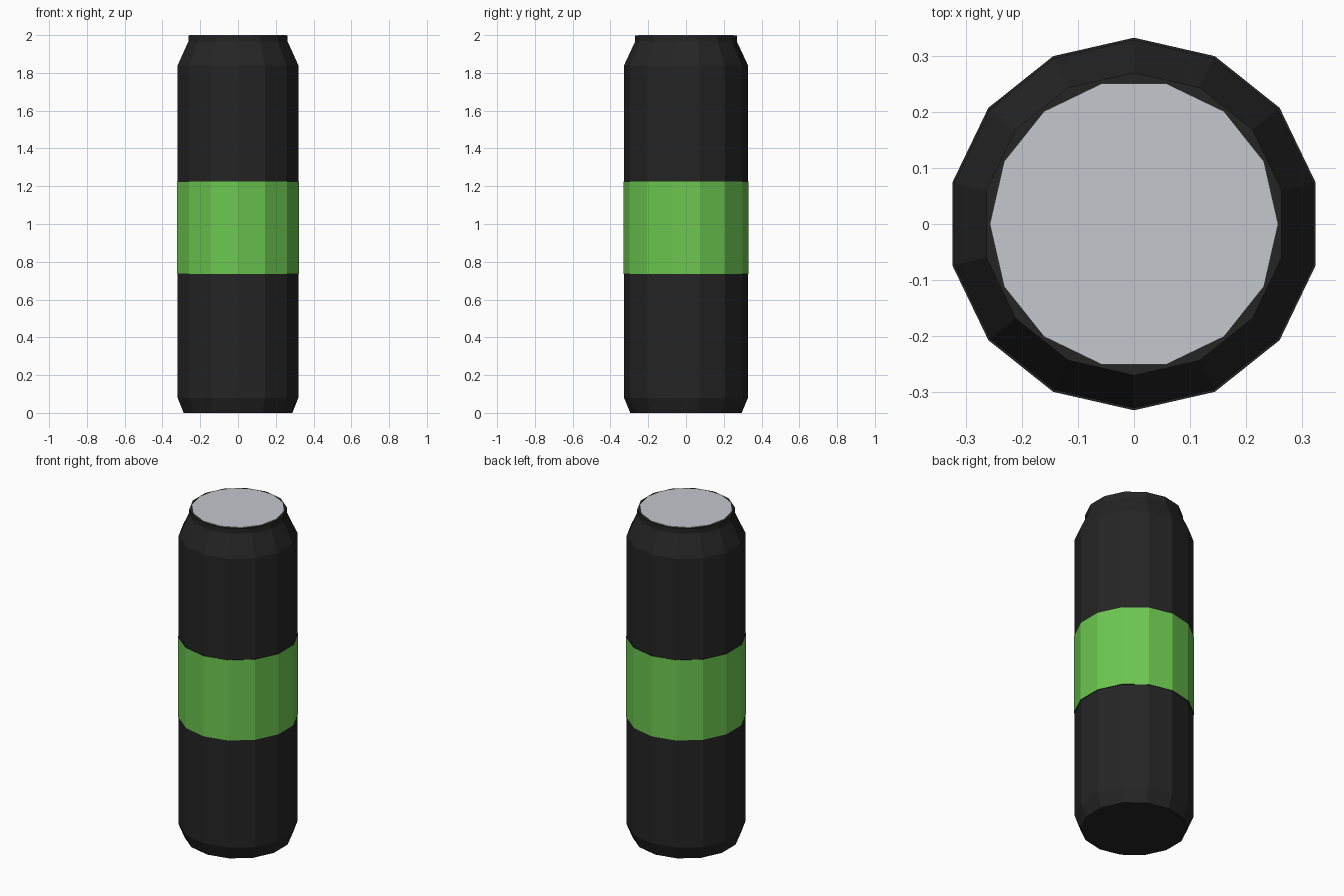
import bpy, bmesh, math

if "Cube" in bpy.data.objects:
    bpy.data.objects.remove(bpy.data.objects["Cube"])

SIDES = 14


def material(name, rgb):
    m = bpy.data.materials.new(name)
    m.diffuse_color = (*rgb, 1)
    m.use_nodes = True
    m.node_tree.nodes["Principled BSDF"].inputs["Base Color"].default_value = m.diffuse_color
    return m


black = material("black", (0.018, 0.018, 0.018))
green = material("green", (0.15, 0.57, 0.08))
silver = material("silver", (0.55, 0.57, 0.61))


def lathe(name, profile, start, mats, rule=None):
    """Faceted solid of revolution, capped at both ends."""
    bm = bmesh.new()
    rings = []
    for r, z in profile:
        angles = [start + 2 * math.pi * i / SIDES for i in range(SIDES)]
        rings.append([bm.verts.new((r * math.cos(a), r * math.sin(a), z)) for a in angles])
    for low, high in zip(rings, rings[1:]):
        for i in range(SIDES):
            j = (i + 1) % SIDES
            bm.faces.new((low[i], low[j], high[j], high[i]))
    bm.faces.new(rings[0][::-1])
    bm.faces.new(rings[-1])
    bm.normal_update()
    if rule:
        for f in bm.faces:
            f.material_index = rule(f)
    mesh = bpy.data.meshes.new(name)
    bm.to_mesh(mesh)
    bm.free()
    for m in mats:
        mesh.materials.append(m)
    obj = bpy.data.objects.new(name, mesh)
    bpy.context.collection.objects.link(obj)
    return obj


# Can body with a slightly raised label band; only the band's upright faces are green
BAND_LOW, BAND_HIGH = 0.735, 1.225
body_profile = [
    (0.295, 0.0), (0.328, 0.08),
    (0.328, BAND_LOW), (0.332, BAND_LOW),
    (0.332, BAND_HIGH), (0.328, BAND_HIGH),
    (0.328, 1.84), (0.27, 1.965), (0.27, 1.997),
]


def band_rule(face):
    z = face.calc_center_median().z
    return int(BAND_LOW + 0.01 < z < BAND_HIGH - 0.01)


lathe("can_body", body_profile, math.pi / 2, [black, green], band_rule)

# Silver lid plate, turned half a facet against the body
lathe("lid", [(0.257, 1.994), (0.257, 2.0)], 0, [silver])
